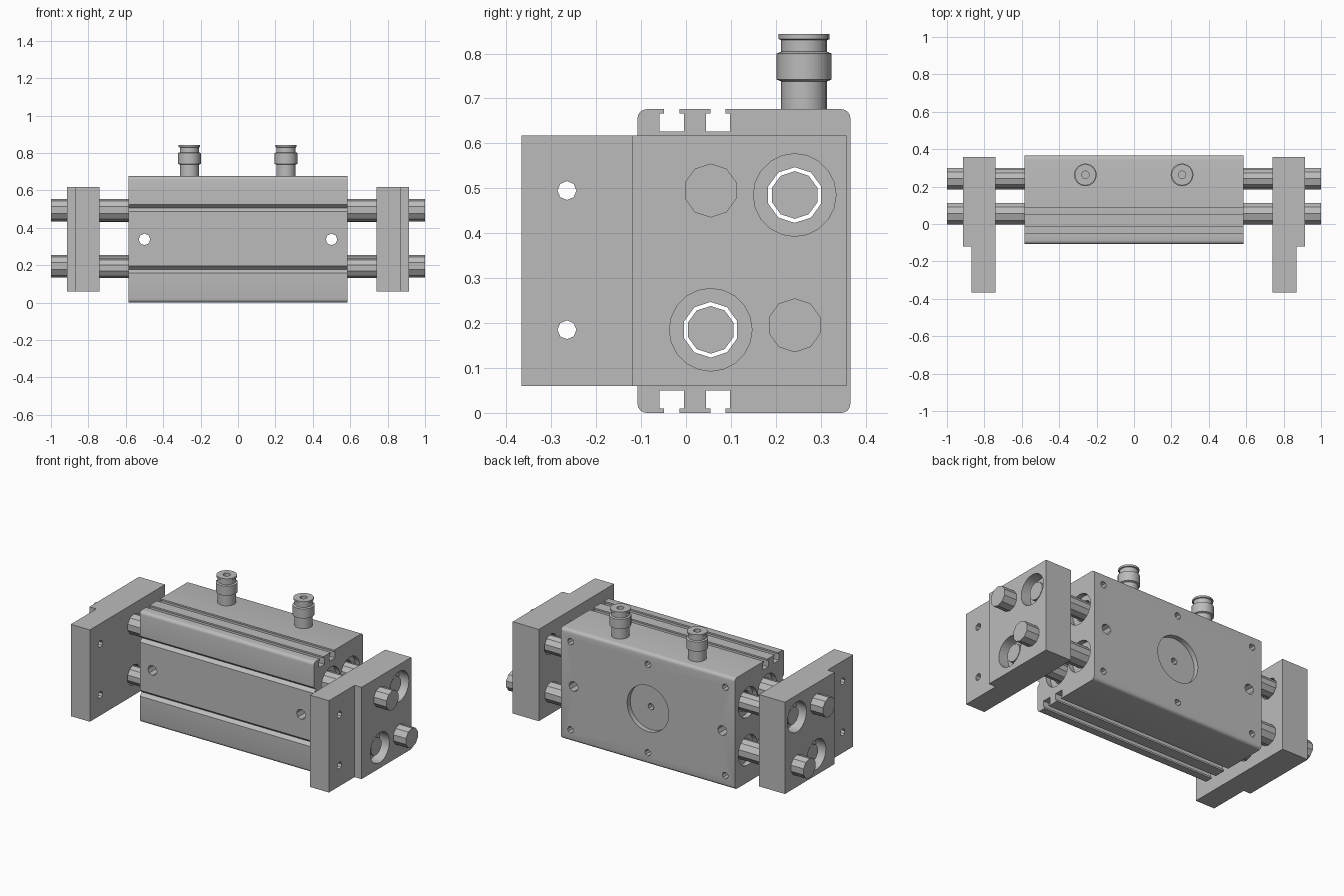
import bpy, bmesh, math
from mathutils import Matrix, Vector

old = bpy.data.objects.get("Cube")
if old:
    bpy.data.objects.remove(old, do_unlink=True)

GREY = (0.5, 0.5, 0.5, 1)
steel = bpy.data.materials.new("machined_grey")
steel.use_nodes = True
steel.diffuse_color = GREY
steel.node_tree.nodes["Principled BSDF"].inputs["Base Color"].default_value = GREY


def finish(name, bm):
    bmesh.ops.recalc_face_normals(bm, faces=bm.faces[:])
    me = bpy.data.meshes.new(name)
    bm.to_mesh(me)
    bm.free()
    me.materials.append(steel)
    ob = bpy.data.objects.new(name, me)
    bpy.context.collection.objects.link(ob)
    return ob


def prism(name, pts, axis, lo, hi):
    """Extrude a closed profile: (y, z) along x, or (x, y) along z."""
    bm = bmesh.new()
    place = (lambda a, b: (lo, a, b)) if axis == "x" else (lambda a, b: (a, b, lo))
    face = bm.faces.new([bm.verts.new(place(a, b)) for a, b in pts])
    new = bmesh.ops.extrude_face_region(bm, geom=[face])["geom"]
    step = Vector((hi - lo, 0, 0)) if axis == "x" else Vector((0, 0, hi - lo))
    bmesh.ops.translate(bm, vec=step, verts=[g for g in new if isinstance(g, bmesh.types.BMVert)])
    return finish(name, bm)


def rod(name, start, end, radius, sides):
    a, b = Vector(start), Vector(end)
    d = b - a
    m = Matrix.Translation((a + b) / 2) @ d.to_track_quat("Z", "Y").to_matrix().to_4x4()
    bm = bmesh.new()
    bmesh.ops.create_cone(bm, cap_ends=True, segments=sides, radius1=radius,
                          radius2=radius, depth=d.length, matrix=m)
    return finish(name, bm)


def cut(ob, cutters):
    """Subtract each cutter, apply, and remove the cutters."""
    for c in cutters:
        c.hide_render = True
        mod = ob.modifiers.new("cut", "BOOLEAN")
        mod.operation, mod.solver, mod.object = "DIFFERENCE", "EXACT", c
    bpy.context.view_layer.update()
    done = bpy.data.meshes.new_from_object(ob.evaluated_get(bpy.context.evaluated_depsgraph_get()))
    ob.modifiers.clear()
    ob.data = done
    for c in cutters:
        bpy.data.objects.remove(c, do_unlink=True)


def smooth(ob):
    bpy.ops.object.select_all(action="DESELECT")
    ob.select_set(True)
    bpy.context.view_layer.objects.active = ob
    bpy.ops.object.shade_smooth_by_angle(angle=math.radians(32))


# Main dimensions
HALF, FRONT, BACK, TOP = 0.585, -0.108, 0.366, 0.676
MID = TOP / 2
LONG_RODS = [(0.055, 0.495), (0.242, 0.195)]
SHORT_RODS = [(0.242, 0.485), (0.055, 0.185)]


# Body profile: rounded corners, T-slots above and below, V-grooves in front
def corner(y, z, start, r=0.02, steps=4):
    return [(y + r * math.cos(t), z + r * math.sin(t))
            for t in (math.radians(start + 90 * i / steps) for i in range(steps + 1))]


def t_slot(y):
    n, w = 0.017, 0.027
    return [(y - n, 0), (y - n, 0.01), (y - w, 0.01), (y - w, 0.05),
            (y + w, 0.05), (y + w, 0.01), (y + n, 0.01), (y + n, 0)]


def v_groove(z):
    return [(FRONT, z + 0.018), (FRONT + 0.02, z), (FRONT, z - 0.018)]


slots = t_slot(-0.032) + t_slot(0.071)
profile = (slots + corner(BACK - 0.02, 0.02, -90) + corner(BACK - 0.02, TOP - 0.02, 0)
           + [(y, TOP - z) for y, z in reversed(slots)]
           + corner(FRONT + 0.02, TOP - 0.02, 90)
           + v_groove(0.506) + v_groove(0.177)
           + corner(FRONT + 0.02, 0.02, 180))
body = prism("cylinder_body", profile, "x", -HALF, HALF)

# Bores, counterbores, mounting holes and the round back pocket
holes = [rod("bore", (-1, y, z), (1, y, z), 0.062, 10) for y, z in SHORT_RODS]
for y, z in LONG_RODS + SHORT_RODS:
    for s in (-1, 1):
        holes.append(rod("counterbore", (s * (HALF - 0.03), y, z), (s, y, z), 0.091, 20))
for s in (-1, 1):
    holes.append(rod("through_hole", (s * 0.5, -1, MID), (s * 0.5, 1, MID), 0.031, 8))
holes.append(rod("pocket", (0, BACK - 0.03, MID), (0, 1, MID), 0.14, 32))
holes.append(rod("pocket_hole", (0, BACK - 0.06, MID), (0, 1, MID), 0.02, 8))
for x in (-0.52, 0, 0.52):
    for z in (0.07, TOP - 0.07):
        holes.append(rod("screw_hole", (x, BACK - 0.05, z), (x, 1, z), 0.02, 8))
cut(body, holes)
smooth(body)

# Stepped end plates with a foot toward the front
for s, side in ((1, "left"), (-1, "right")):
    inner, foot, outer = 0.74 * s, 0.868 * s, 0.915 * s
    shape = [(inner, -0.366), (foot, -0.366), (foot, -0.12),
             (outer, -0.12), (outer, 0.357), (inner, 0.357)]
    plate = prism(side + "_end_plate", shape, "z", 0.06, 0.618)
    holes = [rod("foot_hole", (0, -0.265, z), (s, -0.265, z), 0.021, 8) for z in (0.185, 0.495)]
    for y, z in SHORT_RODS:
        holes.append(rod("bore", (0, y, z), (s, y, z), 0.062, 10))
        holes.append(rod("counterbore", (s * 0.85, y, z), (s * 1.1, y, z), 0.092, 20))
    cut(plate, holes)
    smooth(plate)

# Guide rods: one pair passes through the plates, the other stops inside them
for i, (y, z) in enumerate(LONG_RODS):
    rod("long_guide_rod_%d" % (i + 1), (-1, y, z), (1, y, z), 0.06, 10)
for i, (y, z) in enumerate(SHORT_RODS):
    rod("short_guide_rod_%d" % (i + 1), (-0.89, y, z), (0.89, y, z), 0.053, 10)

# Air fittings: a turned profile of radius and height, with a blind hole
FITTING = [(0, 0.66), (0.051, 0.66), (0.051, 0.738), (0.061, 0.742), (0.061, 0.8),
           (0.051, 0.804), (0.051, 0.83), (0.057, 0.832), (0.057, 0.843),
           (0.02, 0.843), (0.02, 0.8), (0, 0.8)]
for x, side in ((0.257, "left"), (-0.26, "right")):
    bm = bmesh.new()
    ring = [bm.verts.new((x + r, 0.263, z)) for r, z in FITTING]
    edges = [bm.edges.new(pair) for pair in zip(ring, ring[1:])]
    bmesh.ops.spin(bm, geom=ring + edges, cent=(x, 0.263, 0), axis=(0, 0, 1),
                   angle=math.tau, steps=16, use_merge=True)
    bmesh.ops.remove_doubles(bm, verts=bm.verts[:], dist=0.0005)
    smooth(finish(side + "_air_fitting", bm))
